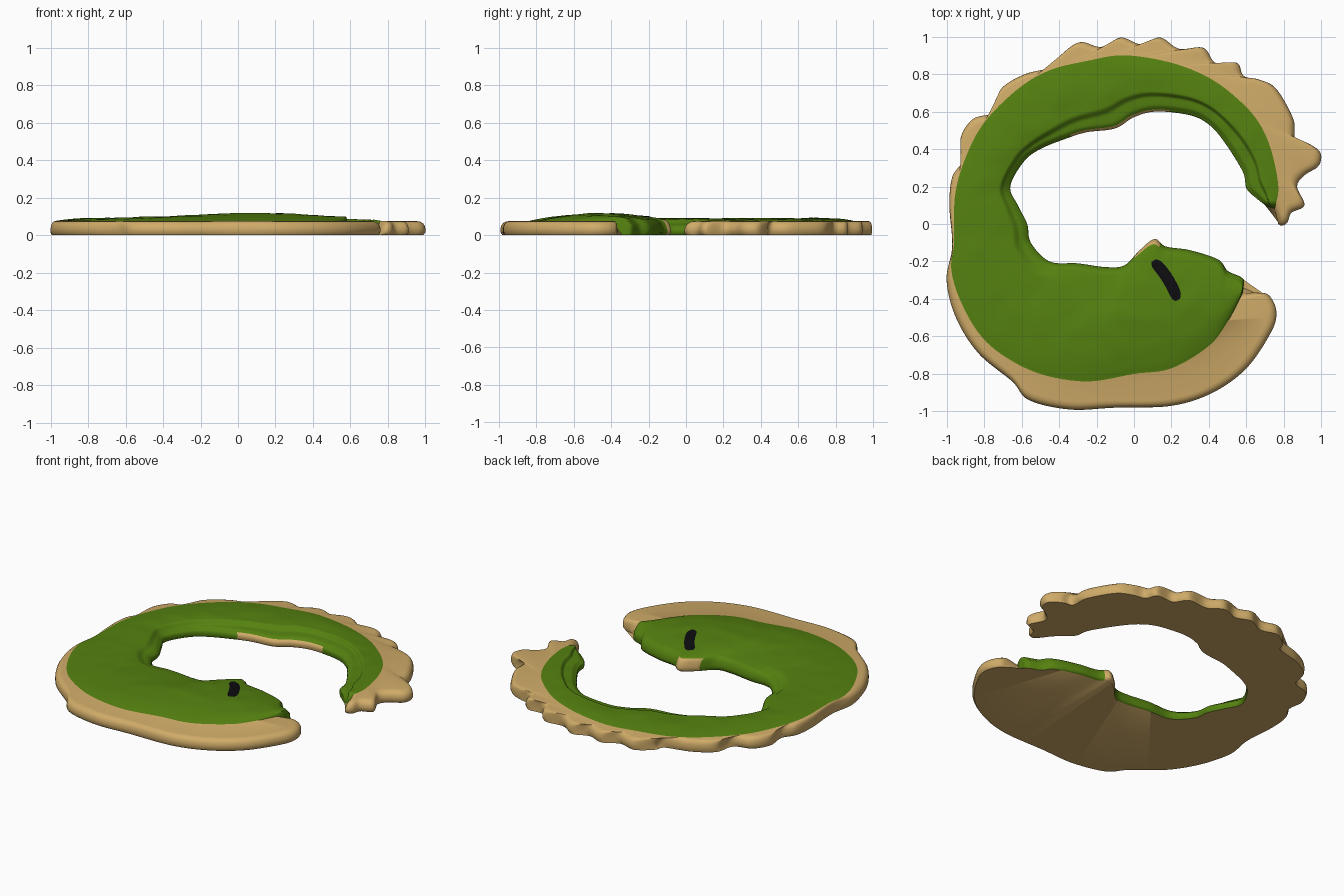
import bpy, bmesh, math
from mathutils import Vector, noise
from mathutils.bvhtree import BVHTree

if "Cube" in bpy.data.objects:
    bpy.data.objects.remove(bpy.data.objects["Cube"])

N, GREEN_STEPS = 420, 44

# Three guide lines running from the thin tail, anticlockwise, to the wide head
OUTER = [(.77, .0), (.79, -.01), (.82, .01), (.84, .06), (.91, .1), (.87, .2), (.91, .26), (.985, .31),
         (.995, .38), (.93, .43), (.86, .45), (.85, .56), (.76, .72), (.67, .77), (.585, .79), (.55, .86),
         (.435, .86), (.37, .94), (.24, .935), (.14, .995), (.035, .96), (-.07, .995), (-.175, .945), (-.29, .97),
         (-.39, .90), (-.42, .84), (-.58, .80), (-.71, .72), (-.745, .60), (-.86, .56), (-.925, .46), (-.915, .34),
         (-.97, .25), (-.985, .1), (-.97, -.12), (-1.0, -.3), (-.95, -.5), (-.83, -.69), (-.65, -.84), (-.56, -.94),
         (-.34, -.99), (-.1, -.98), (.2, -.97), (.42, -.90), (.6, -.77), (.73, -.58), (.76, -.47), (.72, -.38),
         (.65, -.365)]
GREEN = [(.75, .08), (.77, .2), (.73, .4), (.66, .55), (.55, .67), (.4, .78), (.2, .86), (-.05, .9),
         (-.25, .87), (-.45, .82), (-.62, .72), (-.8, .54), (-.9, .35), (-.955, .15), (-.96, -.1), (-.975, -.24),
         (-.93, -.4), (-.83, -.58), (-.7, -.7), (-.5, -.8), (-.25, -.84), (0, -.8), (.2, -.77), (.4, -.65),
         (.5, -.52), (.58, -.37)]
INNER = [(.70, .10), (.65, .14), (.60, .19), (.58, .28), (.48, .44), (.4, .53), (.3, .58), (.12, .6),
         (0, .57), (-.1, .51), (-.25, .49), (-.35, .46), (-.5, .40), (-.59, .33), (-.66, .2), (-.62, .1),
         (-.57, 0), (-.55, -.1), (-.45, -.2), (-.3, -.21), (-.15, -.23), (-.05, -.22), (.03, -.14), (.11, -.08),
         (.17, -.12), (.3, -.14), (.45, -.19), (.5, -.25), (.58, -.29), (.585, -.34)]


def resample(points, n):
    """Smooth curve through the points, sampled at equal lengths."""
    p = [Vector(q) for q in points]
    p = [2 * p[0] - p[1]] + p + [2 * p[-1] - p[-2]]
    fine = []
    for i in range(1, len(p) - 2):
        a, b, c, d = p[i - 1:i + 3]
        for k in range(16):
            u = k / 16
            fine.append(.5 * (2 * b + (c - a) * u + (2 * a - 5 * b + 4 * c - d) * u * u
                              + (3 * b - a - 3 * c + d) * u ** 3))
    fine.append(p[-2])
    dist = [0]
    for a, b in zip(fine, fine[1:]):
        dist.append(dist[-1] + (b - a).length)
    out, j = [], 0
    for i in range(n):
        s = dist[-1] * i / (n - 1)
        while j < len(fine) - 2 and dist[j + 1] < s:
            j += 1
        out.append(fine[j].lerp(fine[j + 1], (s - dist[j]) / max(dist[j + 1] - dist[j], 1e-9)))
    return out


def smooth(x):
    x = min(max(x, 0), 1)
    return x * x * (3 - 2 * x)


def material(name, rgb):
    m = bpy.data.materials.new(name)
    m.diffuse_color = (*rgb, 1)
    m.use_nodes = True
    m.node_tree.nodes["Principled BSDF"].inputs["Base Color"].default_value = m.diffuse_color
    return m


def make_object(name, bm, mats):
    bmesh.ops.recalc_face_normals(bm, faces=bm.faces)
    me = bpy.data.meshes.new(name)
    bm.to_mesh(me)
    ob = bpy.data.objects.new(name, me)
    bpy.context.collection.objects.link(ob)
    for m in mats:
        me.materials.append(m)
    bpy.context.view_layer.objects.active = ob
    ob.select_set(True)
    bpy.ops.object.shade_smooth_by_angle(angle=math.radians(50))
    ob.select_set(False)
    return ob


def grass_height(s, t, pos):
    """Low dome, highest at the head, with a lower shelf along the inner shore."""
    dome = .007 + .009 * smooth(t / .3) + .026 * math.exp(-((t - .85) / .12) ** 2)
    z = .075 + dome * math.sin(math.pi * s) ** .8 if 0 < s < 1 else .075
    edge = max(.15, .48 - .7 * t)
    shelf = .022 * (1 - smooth((t - .6) / .12))
    z -= shelf * (1 - smooth((s - edge + .05) / .1))
    return z + .004 * noise.noise(Vector((pos.x * 9, pos.y * 9, 0))) * math.sin(math.pi * s)


sand = material("sand", (.63, .41, .14))
grass = material("grass", (.09, .22, .005))
black = material("black", (.004, .004, .005))

# Island: cross-sections lofted along the three guide lines
outer, green, inner = (resample(c, N) for c in (OUTER, GREEN, INNER))
RIM = [(.05, .075), (.03, .072), (.013, .063), (.004, .05), (0, .035), (0, .015), (.012, 0)]
bm = bmesh.new()
rows = []
for i in range(N):
    t = i / (N - 1)
    end = min(i, N - 1 - i)
    taper = (.5, .75, .9)[end] if end < 3 else 1
    I, G, O = inner[i], green[i], outer[i]
    sec = [(I.lerp(G, .02), 0), (I, .012), (I, .03)]
    for k in range(GREEN_STEPS + 1):
        s = .015 + .985 * k / GREEN_STEPS
        pos = I.lerp(G, s)
        z = grass_height(s, t, pos)
        sec.append((pos, z * (.72 + .28 * smooth((s * (G - I).length) / .035))))
    w = max((O - G).length, 1e-4)
    shrink = min(1, w * .9 / .05)
    for off, z in RIM:
        sec.append((O.lerp(G, off * shrink / w), z))
    rows.append([bm.verts.new((p.x, p.y, z * taper)) for p, z in sec])

M = len(rows[0])
for i in range(N - 1):
    t = i / (N - 1)
    sandy_inner = .22 < t < .38 or .79 < t < .84
    for j in range(M):
        k = (j + 1) % M
        f = bm.faces.new((rows[i][j], rows[i + 1][j], rows[i + 1][k], rows[i][k]))
        is_green = j < GREEN_STEPS + 3 and not (sandy_inner and j < 4)
        f.material_index = 1 if is_green else 0
for r in (rows[0], rows[-1]):
    # end walls: grass strip beside a sand strip
    q = GREEN_STEPS + 3
    bm.faces.new(r[:q + 1]).material_index = 1
    bm.faces.new([r[0]] + r[q:])
tree = BVHTree.FromBMesh(bm)
make_object("island", bm, [sand, grass])
bm.free()

# Black mark: thin strip draped over the head
bm = bmesh.new()
a, b = Vector((.105, -.195)), Vector((.235, -.405))
side = Vector((b.y - a.y, a.x - b.x)).normalized()
grid = []
for i in range(25):
    u = i / 24
    mid = a.lerp(b, u) - side * .012 * math.sin(math.pi * u)
    half = .031 * (1 - abs(2 * u - 1) ** 8 * .6)
    line = []
    for v in range(-3, 4):
        p = mid + side * half * v / 3
        hit = tree.ray_cast(Vector((p.x, p.y, 1)), Vector((0, 0, -1)))[0]
        line.append(bm.verts.new((p.x, p.y, (hit.z if hit else .1) + (.001 if abs(v) == 3 else .003))))
    grid.append(line)
for r0, r1 in zip(grid, grid[1:]):
    for v in range(6):
        bm.faces.new((r0[v], r0[v + 1], r1[v + 1], r1[v]))
bm.normal_update()
make_object("black_mark", bm, [black])
bm.free()
